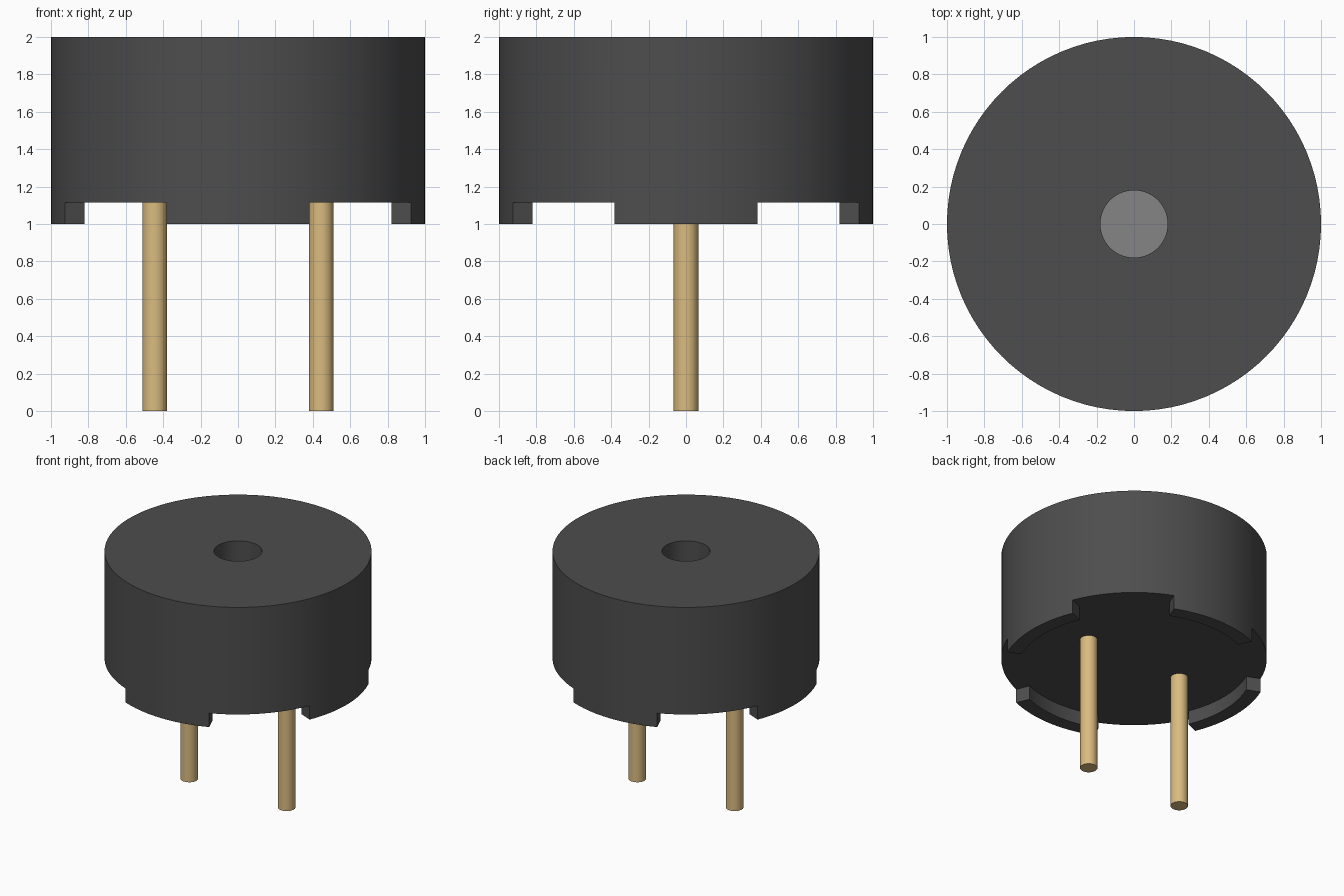
import bpy, bmesh, math
from mathutils import Vector

cube = bpy.data.objects.get("Cube")
if cube:
    bpy.data.objects.remove(cube, do_unlink=True)

SEGMENTS = 96
BASE_Z = 1.115   # underside of the case
FLOOR_Z = 1.6    # bottom of the sound hole
HOLE_R = 0.18
FOOT_INNER_R = 0.887


def make_material(name, colour):
    mat = bpy.data.materials.new(name)
    mat.use_nodes = True
    rgba = (*colour, 1)
    mat.diffuse_color = rgba
    mat.node_tree.nodes["Principled BSDF"].inputs["Base Color"].default_value = rgba
    return mat


def finish(bm, name, mat):
    mesh = bpy.data.meshes.new(name)
    bm.to_mesh(mesh)
    bm.free()
    mesh.materials.append(mat)
    obj = bpy.data.objects.new(name, mesh)
    bpy.context.collection.objects.link(obj)
    bpy.ops.object.select_all(action='DESELECT')
    obj.select_set(True)
    bpy.context.view_layer.objects.active = obj
    bpy.ops.object.shade_smooth_by_angle(angle=math.radians(30))
    return obj


def cylinder(name, mat, x, radius, bottom, top, sides):
    bm = bmesh.new()
    bmesh.ops.create_cone(bm, cap_ends=True, segments=sides,
                          radius1=radius, radius2=radius, depth=top - bottom)
    bmesh.ops.translate(bm, verts=bm.verts, vec=(x, 0, (bottom + top) / 2))
    return finish(bm, name, mat)


black = make_material("black plastic", (0.075, 0.075, 0.075))
grey = make_material("grey metal", (0.235, 0.235, 0.235))
gold = make_material("gold pin", (0.70, 0.50, 0.215))

# Case: turned profile with a round sound hole
bm = bmesh.new()
profile = [(HOLE_R, FLOOR_Z), (HOLE_R, 2), (1, 2), (1, BASE_Z),
           (FOOT_INNER_R, BASE_Z), (0, BASE_Z)]
points = [bm.verts.new((r, 0, z)) for r, z in profile]
edges = [bm.edges.new(pair) for pair in zip(points, points[1:])]
bmesh.ops.spin(bm, geom=points + edges, cent=(0, 0, 0), axis=(0, 0, 1),
               angle=math.tau, steps=SEGMENTS, use_duplicate=False)
bmesh.ops.remove_doubles(bm, verts=bm.verts, dist=0.0005)
bmesh.ops.recalc_face_normals(bm, faces=bm.faces)
if max(bm.faces, key=lambda f: f.calc_center_median().z).normal.z < 0:
    bmesh.ops.reverse_faces(bm, faces=bm.faces)


# Feet: four eighth-turn pieces of the rim, centred on the axes
def is_foot(face):
    c = face.calc_center_median()
    on_rim = abs(c.z - BASE_Z) < 0.001 and c.xy.length > FOOT_INNER_R
    quarter = math.pi / 2
    angle = math.atan2(c.y, c.x)
    return on_rim and abs(angle - quarter * round(angle / quarter)) < math.pi / 8


feet = [f for f in bm.faces if is_foot(f)]
extruded = bmesh.ops.extrude_face_region(bm, geom=feet)["geom"]
bmesh.ops.translate(bm, vec=Vector((0, 0, 1 - BASE_Z)),
                    verts=[g for g in extruded if isinstance(g, bmesh.types.BMVert)])
bmesh.ops.delete(bm, geom=[f for f in feet if f.is_valid], context='FACES_ONLY')
bmesh.ops.recalc_face_normals(bm, faces=bm.faces)
if max(bm.faces, key=lambda f: f.calc_center_median().z).normal.z < 0:
    bmesh.ops.reverse_faces(bm, faces=bm.faces)
finish(bm, "case", black)

# Metal disc at the bottom of the hole
cylinder("sound_disc", grey, 0, HOLE_R, FLOOR_Z - 0.02, FLOOR_Z, SEGMENTS)

# Two contact pins
for side, x in (("left", 0.445), ("right", -0.445)):
    cylinder(side + "_pin", gold, x, 0.066, 0, BASE_Z + 0.01, 32)
